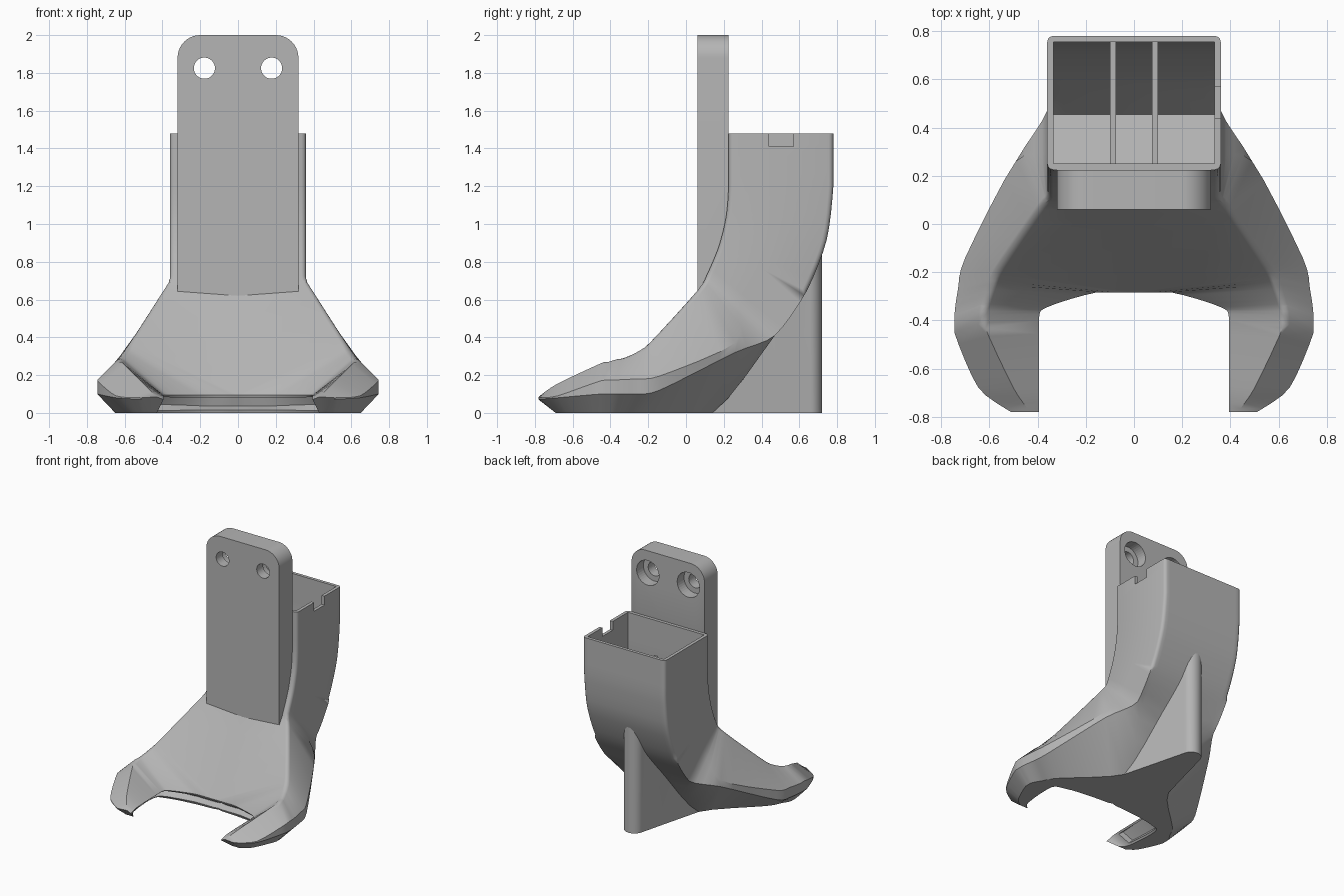
import bpy, bmesh, math
from mathutils import Vector

if "Cube" in bpy.data.objects:
    bpy.data.objects.remove(bpy.data.objects["Cube"], do_unlink=True)

grey = bpy.data.materials.new("plain grey")
grey.use_nodes = True
COLOUR = (0.46, 0.46, 0.46, 1)
grey.diffuse_color = COLOUR
grey.node_tree.nodes["Principled BSDF"].inputs["Base Color"].default_value = COLOUR


def make_object(name, bm, smooth=True):
    mesh = bpy.data.meshes.new(name)
    bm.to_mesh(mesh)
    bm.free()
    obj = bpy.data.objects.new(name, mesh)
    bpy.context.collection.objects.link(obj)
    mesh.materials.append(grey)
    if smooth:
        bpy.ops.object.select_all(action='DESELECT')
        obj.select_set(True)
        bpy.context.view_layer.objects.active = obj
        bpy.ops.object.shade_smooth_by_angle(angle=math.radians(32))
    return obj


def prism(bottom, top):
    """Solid between two matching outlines."""
    bm = bmesh.new()
    a = [bm.verts.new(p) for p in bottom]
    b = [bm.verts.new(p) for p in top]
    bm.faces.new(a)
    bm.faces.new(b)
    for i in range(len(a)):
        j = (i + 1) % len(a)
        bm.faces.new((a[i], a[j], b[j], b[i]))
    bmesh.ops.recalc_face_normals(bm, faces=bm.faces)
    return bm


def cut(obj, name, bm):
    cutter = make_object(name, bm, False)
    cutter.hide_render = True
    cutter.hide_set(True)
    mod = obj.modifiers.new(name, 'BOOLEAN')
    mod.operation = 'DIFFERENCE'
    mod.solver = 'EXACT'
    mod.object = cutter


def arc(cx, cy, r, start, end, n=10):
    angles = [math.radians(start + (end - start) * i / n) for i in range(n + 1)]
    return [(cx + r * math.cos(t), cy + r * math.sin(t)) for t in angles]


# The trunk walls hang straight from the rim, then bend forward along arcs
RIM, BEND, HALF_WIDTH = 1.48, 1.2, 0.36
FRONT_Y, FRONT_R = 0.225, 1.02
BACK_Y, BACK_R = 0.78, 1.163
front_arc = arc(FRONT_Y - FRONT_R, BEND, FRONT_R, 0, -27.5, 3)
back_arc = arc(BACK_Y - BACK_R, BEND, BACK_R, 0, -42.8, 3)


def trunk(front, back):
    (yf, zf), (yb, zb), w = front, back, HALF_WIDTH
    return [(0, yf, zf), (w, yf, zf), (w, (yf + yb) / 2, (zf + zb) / 2),
            (w, yb, zb), (w - 0.05, yb, zb), (0, yb, zb)]


def skirt(top, ridge, side, low, base_outer, base_inner):
    """Lower half section: inner top, ridge, side band, flat base."""
    return [top, ridge, side, (side[0], side[1], low), (*base_outer, 0), (*base_inner, 0)]


stations = [trunk((FRONT_Y, RIM), (BACK_Y, RIM))]
stations += [trunk(f, b) for f, b in zip(front_arc, back_arc)]
SPLIT = len(stations) + 1
stations += [
    skirt((0, .06, .62), (.4, .06, .65), (.49, .26, .37), .32, (.21, .14), (0, .14)),
    skirt((0, -.285, .095), (.56, -.18, .39), (.7, -.14, .195), .12, (.55, -.22), (0, -.24)),
    skirt((.16, -.285, .095), (.59, -.25, .335), (.73, -.27, .18), .1, (.61, -.32), (.2, -.25)),
    skirt((.36, -.345, .095), (.615, -.33, .3), (.743, -.36, .175), .1, (.645, -.38), (.46, -.3)),
    skirt((.395, -.4, .095), (.625, -.41, .28), (.745, -.45, .17), .1, (.65, -.45), (.5, -.4)),
    skirt((.395, -.68, .09), (.5, -.68, .155), (.645, -.68, .09), .08, (.57, -.63), (.48, -.63)),
    skirt((.395, -.78, .07), (.43, -.78, .085), (.51, -.78, .08), .072, (.5, -.69), (.43, -.69)),
]
STEPS = 4


def smooth_stations(rows):
    """Run a spline through the sections without overshooting any of them."""
    out = []
    last = len(rows) - 1
    for i in range(last):
        quad = [rows[max(i - 1, 0)], rows[i], rows[i + 1], rows[min(i + 2, last)]]
        for s in range(STEPS):
            t = s / STEPS
            row = []
            for p0, p1, p2, p3 in zip(*[map(Vector, r) for r in quad]):
                m1, m2 = (p2 - p0) * 0.4, (p3 - p1) * 0.4
                p = (p1 * (2 * t**3 - 3 * t**2 + 1) + m1 * (t**3 - 2 * t**2 + t)
                     + p2 * (3 * t**2 - 2 * t**3) + m2 * (t**3 - t**2))
                row.append(Vector([min(max(c, min(a, b)), max(a, b)) for c, a, b in zip(p, p1, p2)]))
            out.append(row)
    out.append([Vector(p) for p in rows[last]])
    return out


def shrink(row):
    c = (row[0] + row[-1]) / 2
    return [Vector((p.x * 0.93, c.y + (p.y - c.y) * 0.91, c.z + (p.z - c.z) * 0.91)) for p in row]


# Air duct: inner wall up to the rim, then the outer skin down to the arm tips
outer = smooth_stations(stations)
inner = [shrink(r) for r in outer[:4 * STEPS + 1]][::-1]
bm = bmesh.new()
rings = [[bm.verts.new(p) for p in row] for row in inner + outer]
first = len(inner)
split = first + SPLIT * STEPS
bm.faces.new(rings[0])
bm.faces.new(rings[-1][::-1])
nozzle = []
for i in range(len(rings) - 1):
    a, b = rings[i], rings[i + 1]
    for j in range(6 if i >= split else 5):
        k = (j + 1) % 6
        face = bm.faces.new((a[j], b[j], b[k], a[k]))
        if j == 5 and i < len(rings) - 1 - STEPS:
            nozzle.append(face)
# Recessed air outlet around the inside of the arms
bm.normal_update()
for thickness, depth in ((0.016, 0), (0.004, -0.05)):
    bmesh.ops.inset_region(bm, faces=nozzle, thickness=thickness, depth=depth,
                           use_boundary=False, use_even_offset=True)
for e in bm.edges:
    if e.is_boundary:
        for v in e.verts:
            v.co.x = 0
# Rounded ridge and trunk corners
soft = [bm.edges.get((rings[i][1], rings[i + 1][1])) for i in range(first, first + 9 * STEPS)]
soft += [bm.edges.get((rings[i][3], rings[i + 1][3])) for i in range(first, first + 3 * STEPS)]
bmesh.ops.bevel(bm, geom=soft, offset=0.025, segments=3, profile=0.5, affect='EDGES', clamp_overlap=True)
duct = make_object("air_duct", bm)
mirror = duct.modifiers.new("mirror", 'MIRROR')
mirror.use_clip = True

# Notch in the rim of the left wall
notch = [(.3, .44), (.42, .44), (.42, .57), (.3, .57)]
cut(duct, "notch_cutter", prism([(x, y, 1.41) for x, y in notch], [(x, y, 1.6) for x, y in notch]))

# Mounting plate with a foot that follows the duct
outline = [(-.32, .62), (.32, .62)] + arc(.2, 1.88, .12, 0, 90) + arc(-.2, 1.88, .12, 90, 180)
plate = make_object("mounting_plate", prism(
    [(x, .06, z) for x, z in outline],
    [(x, FRONT_Y, .95 if z < 1 else z) for x, z in outline]))
for side, label in ((-1, "right"), (1, "left")):
    for r, y0, y1, part in ((.056, -.1, .4, "bolt"), (.098, .14, .41, "counterbore")):
        circle = arc(side * .178, 1.825, r, 0, 350, 35)
        cut(plate, f"{label}_{part}_cutter",
            prism([(x, y0, z) for x, z in circle], [(x, y1, z) for x, z in circle]))


# Rear support foot, its top buried in the sloping duct wall
def wall_height(y):
    drop = BACK_Y - y
    bend_end_y, bend_end_z = back_arc[-1]
    if y < bend_end_y:
        return bend_end_z * (y - .14) / (bend_end_y - .14)
    return BEND - math.sqrt(drop * (2 * BACK_R - drop)) + 0.015


half = [(.21, .14), (.123, .47), (.095, .58)] + arc(0, .645, .075, 10, 90)
foot = half + [(-x, y) for x, y in half[-2::-1]]
make_object("support_foot", prism([(x, y, 0) for x, y in foot],
                                  [(x, y, wall_height(y) + .002) for x, y in foot]))

# Guide vanes inside the trunk, following its bend
vane = [(y + .01, z) for y, z in front_arc] + [(y - .01, z) for y, z in back_arc[::-1]]
for side, label in ((-1, "right"), (1, "left")):
    make_object(f"{label}_guide_vane", prism([(side * .075, y, z) for y, z in vane],
                                             [(side * .1, y, z) for y, z in vane]), False)
